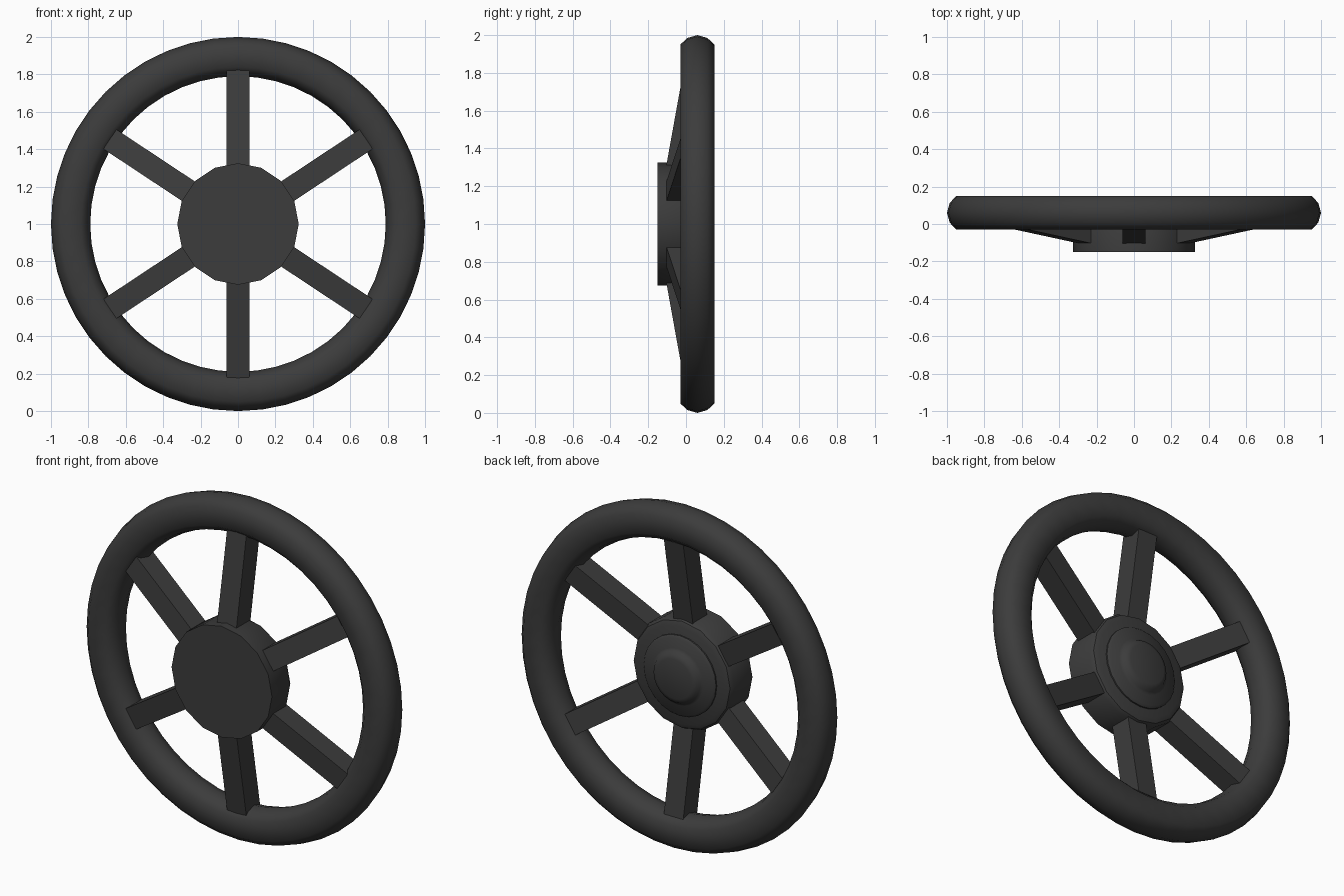
import bpy
import bmesh
from math import sin, cos, pi, radians, atan2
from mathutils import Matrix, Vector

if "Cube" in bpy.data.objects:
    bpy.data.objects.remove(bpy.data.objects["Cube"])

dark = bpy.data.materials.new("dark_grey")
dark.diffuse_color = (0.045, 0.045, 0.045, 1)
dark.use_nodes = True
dark.node_tree.nodes["Principled BSDF"].inputs["Base Color"].default_value = dark.diffuse_color


def finish(name, bm, angle=35):
    bmesh.ops.recalc_face_normals(bm, faces=bm.faces)
    me = bpy.data.meshes.new(name)
    bm.to_mesh(me)
    bm.free()
    ob = bpy.data.objects.new(name, me)
    bpy.context.collection.objects.link(ob)
    ob.location.z = 1
    me.materials.append(dark)
    bpy.ops.object.select_all(action='DESELECT')
    ob.select_set(True)
    bpy.context.view_layer.objects.active = ob
    bpy.ops.object.shade_smooth_by_angle(angle=radians(angle))
    return ob


def lathe(name, profile, sides, closed, angle=35):
    """Revolve (radius, y) points about the y axis; open profiles get end caps."""
    bm = bmesh.new()
    rings = [[bm.verts.new((r * cos(2 * pi * i / sides), y, r * sin(2 * pi * i / sides)))
              for r, y in profile] for i in range(sides)]
    n = len(profile)
    for i in range(sides):
        a, b = rings[i], rings[(i + 1) % sides]
        for j in range(n if closed else n - 1):
            k = (j + 1) % n
            bm.faces.new((a[j], a[k], b[k], b[j]))
    if not closed:
        for j in (0, n - 1):
            bm.faces.new([ring[j] for ring in rings])
    return finish(name, bm, angle)


# rim: slightly flattened tube
half = [(0.105, 0), (0.09, 0.053), (0.055, 0.09)]
quarter_out = [(0.895 + r, 0.06 + y) for r, y in half]
quarter_in = [(0.895 - r, 0.06 + y) for r, y in reversed(half)]
lower = [(r, 0.12 - y) for r, y in reversed((quarter_out + quarter_in)[1:-1])]
lathe("rim", quarter_out + quarter_in + lower, 48, True, 50)

# hub: flat front, bevelled back
lathe("hub", [(0.325, -0.15), (0.325, 0.015), (0.312, 0.038), (0.285, 0.05)], 16, False)

# stepped cap on the back of the hub
lathe("hub_cap", [(0.235, 0.03), (0.235, 0.058), (0.222, 0.07), (0.165, 0.074),
                  (0.15, 0.085), (0.14, 0.1), (0.115, 0.11)], 24, False, 45)

# spokes: square bars leaning back from the hub to the rim
inner, outer = Vector((0.2, -0.059)), Vector((0.815, 0.052))
mid, span = (inner + outer) / 2, outer - inner
tilt = atan2(span.y, span.x)
for i, a in enumerate((90, 33.5, -33.5, -90, -146.5, 146.5)):
    bm = bmesh.new()
    m = (Matrix.Rotation(radians(-a), 4, 'Y')
         @ Matrix.Translation((mid.x, mid.y, 0))
         @ Matrix.Rotation(tilt, 4, 'Z')
         @ Matrix.Diagonal((span.length, 0.128, 0.125, 1)))
    bmesh.ops.create_cube(bm, size=1, matrix=m)
    finish(f"spoke_{i + 1}", bm)
